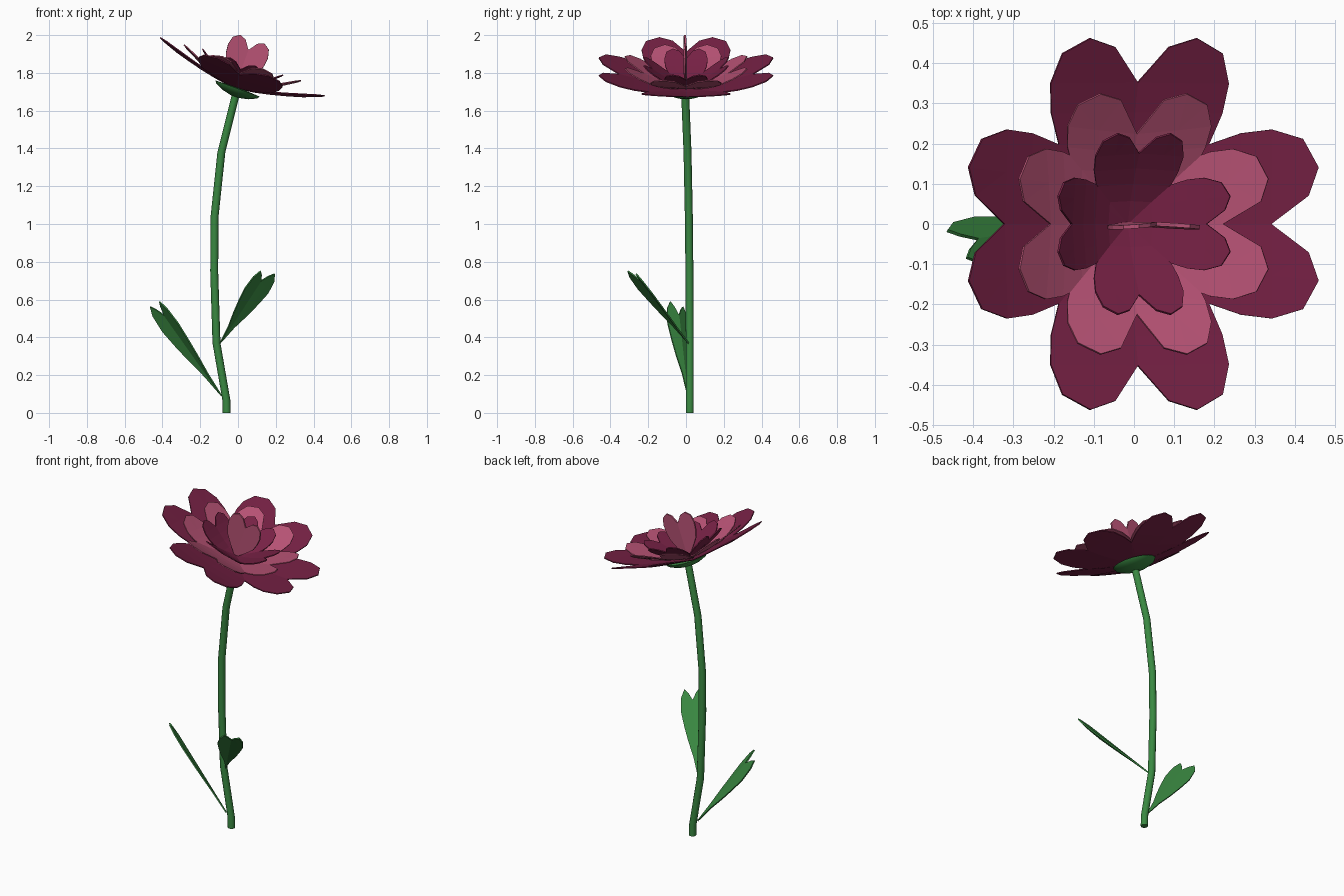
import bpy, bmesh, math
from mathutils import Matrix, Vector

if "Cube" in bpy.data.objects:
    bpy.data.objects.remove(bpy.data.objects["Cube"], do_unlink=True)


def material(name, rgb):
    m = bpy.data.materials.new(name)
    m.use_nodes = True
    m.diffuse_color = (*rgb, 1)
    m.node_tree.nodes["Principled BSDF"].inputs["Base Color"].default_value = (*rgb, 1)
    m.node_tree.nodes["Principled BSDF"].inputs["Roughness"].default_value = 0.8
    return m


plum = material("plum", (0.18, 0.015, 0.058))
pink = material("dusty pink", (0.47, 0.084, 0.175))
green = material("leaf green", (0.042, 0.25, 0.054))


def finish(name, bm, mat):
    bmesh.ops.recalc_face_normals(bm, faces=bm.faces)
    mesh = bpy.data.meshes.new(name)
    bm.to_mesh(mesh)
    bm.free()
    mesh.materials.append(mat)
    obj = bpy.data.objects.new(name, mesh)
    bpy.context.collection.objects.link(obj)
    return obj


# Half outline of a notched petal: (width fraction, length fraction)
EDGE = [(0.05, 0.02), (0.52, 0.25), (0.84, 0.43), (0.96, 0.6), (1.0, 0.76)]
LOBE = [(0.9, 0.92), (0.6, 1.0), (0.3, 0.95)]


def petal(name, frame, length, half_width, rise, mat, notch=0.78,
          bend=1.4, crease=0.06, taper=0.0, thick=0.006):
    """Two-lobed blade growing along local +y, width along x, rising along z."""
    a = math.radians(rise)
    bm = bmesh.new()

    def vert(u, v):
        if v < 0.76:
            u *= (v / 0.76) ** taper
        x = u * half_width
        fold = crease * abs(x)
        y = length * v * math.cos(a) - fold * math.sin(a)
        z = length * v ** bend * math.sin(a) + fold * math.cos(a)
        return bm.verts.new(frame @ Vector((x, y, z)))

    ridge = [v * notch / 0.76 for _, v in EDGE]
    spine = [vert(0, v) for v in ridge]
    for side in (-1, 1):
        mid = [vert(side * u * 0.55, (v + s) / 2) for (u, v), s in zip(EDGE, ridge)]
        edge = [vert(side * u, v) for u, v in EDGE]
        for inner, outer in ((spine, mid), (mid, edge)):
            for i in range(len(EDGE) - 1):
                bm.faces.new((inner[i], outer[i], outer[i + 1], inner[i + 1]))
        rim = [edge[-1]] + [vert(side * u, v) for u, v in LOBE] + [spine[-1]]
        for p, q in zip(rim, rim[1:]):
            bm.faces.new((mid[-1], p, q))
    obj = finish(name, bm, mat)
    mod = obj.modifiers.new("thickness", "SOLIDIFY")
    mod.thickness = thick
    mod.offset = 0


def rings(name, loops, mat):
    """Skin a list of equal rings of points, cap both ends and smooth it."""
    bm = bmesh.new()
    rows = [[bm.verts.new(p) for p in loop] for loop in loops]
    n = len(rows[0])
    for a, b in zip(rows, rows[1:]):
        for i in range(n):
            bm.faces.new((a[i], a[(i + 1) % n], b[(i + 1) % n], b[i]))
    bm.faces.new(rows[0])
    bm.faces.new(rows[-1])
    obj = finish(name, bm, mat)
    bpy.ops.object.select_all(action="DESELECT")
    obj.select_set(True)
    bpy.context.view_layer.objects.active = obj
    bpy.ops.object.shade_smooth_by_angle(angle=math.radians(50))


def circle(radius, z, sides):
    return [Vector((radius * math.cos(t), radius * math.sin(t), z))
            for t in (2 * math.pi * i / sides for i in range(sides))]


def tilted(x, z, degrees):
    return Matrix.Translation((x, 0, z)) @ Matrix.Rotation(math.radians(degrees), 4, "Y")


# Stem
path = [(-0.06, 0.02, 0), (-0.062, 0.02, 0.07), (-0.114, 0.02, 0.37), (-0.126, 0.018, 0.75),
        (-0.124, 0.015, 1.04), (-0.088, 0.008, 1.38), (-0.008, -0.005, 1.7)]
rings("stem", [[Vector(p) + c for c in circle(0.021, 0, 12)] for p in path], green)

# Calyx under the petals
calyx = tilted(-0.002, 1.717, 20)
profile = [(0.022, -0.045), (0.075, -0.033), (0.115, -0.014), (0.125, 0.0), (0.05, 0.004)]
rings("calyx", [[calyx @ p for p in circle(r, z, 16)] for r, z in profile], green)

# Three whorls of four petals: length, half width, rise, height, tilt, notch
whorls = {"outer": (0.477, 0.235, 13.5, 1.72, 19.5, 0.76, plum),
          "middle": (0.352, 0.187, 22, 1.722, 17, 0.69, pink),
          "inner": (0.262, 0.115, 30, 1.73, 18, 0.78, plum)}
for whorl, (length, half, rise, height, tilt, notch, mat) in whorls.items():
    for k, place in enumerate(("back", "left", "front", "right")):
        frame = tilted(-0.016, height, tilt) @ Matrix.Rotation(-k * math.pi / 2, 4, "Z")
        petal(f"{whorl}_petal_{place}", frame, length, half, rise, mat, notch)

# Upright petal in the centre
petal("centre_petal", tilted(-0.018, 1.72, 20), 0.275, 0.112, 90, pink,
      bend=1, crease=0.08, thick=0.01)


# Leaves
def leaf(name, base, tip, across):
    base, along = Vector(base), Vector(tip) - Vector(base)
    y = along.normalized()
    x = Vector(across)
    x = (x - y * x.dot(y)).normalized()
    frame = Matrix((x, y, x.cross(y))).transposed().to_4x4()
    frame.translation = base
    petal(name, frame, along.length, 0.073, 0, green, 0.87, crease=0.2, taper=0.65, thick=0.008)


leaf("lower_leaf", (-0.08, 0.01, 0.08), (-0.435, -0.045, 0.58), (0.55, -0.74, 0.28))
leaf("upper_leaf", (-0.1, 0.02, 0.36), (0.155, -0.28, 0.75), (0.9, 0.35, 0))
